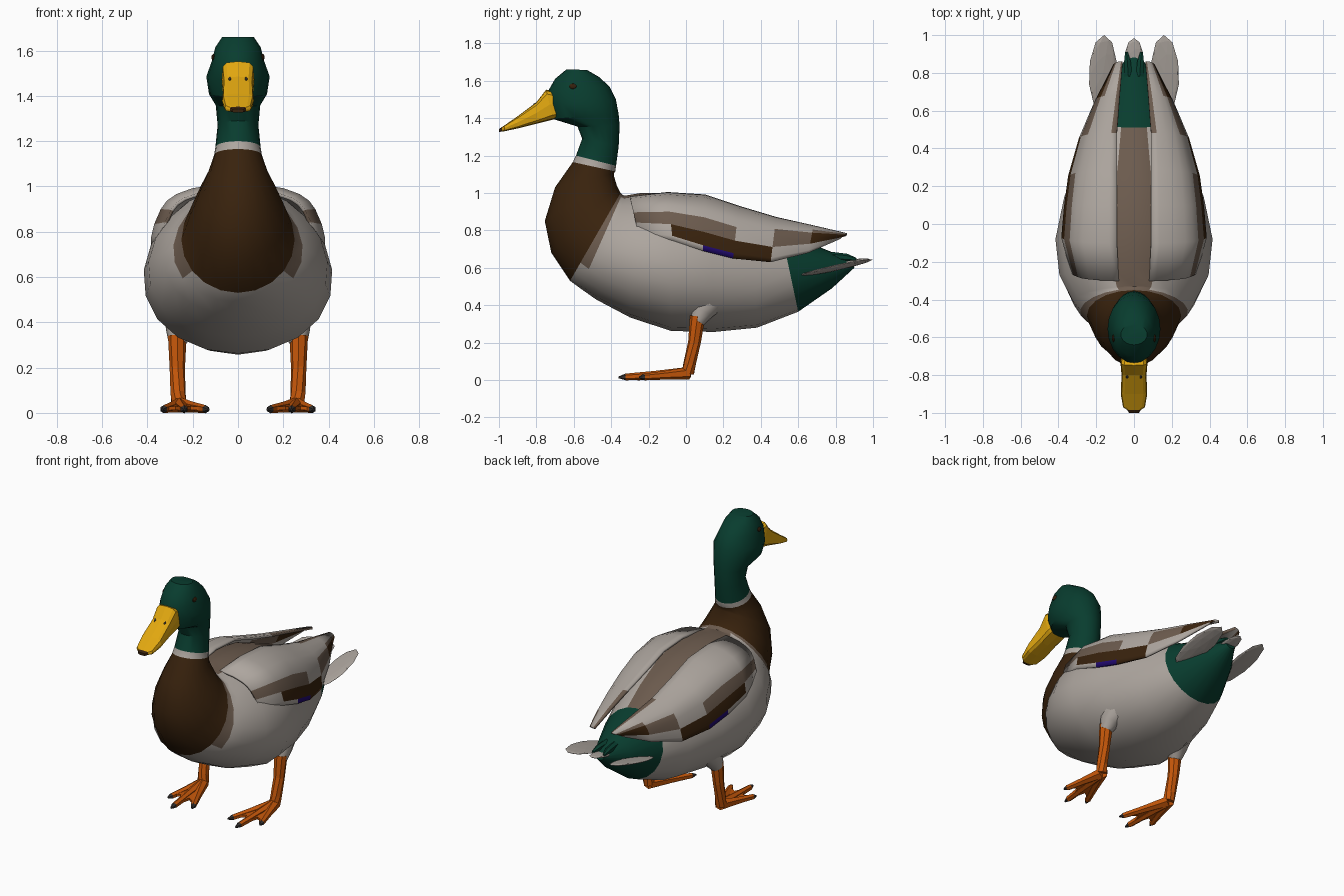
import bpy, bmesh, math
from mathutils import Vector, Matrix, Euler

if "Cube" in bpy.data.objects:
    bpy.data.objects.remove(bpy.data.objects["Cube"])

COLOURS = {
    "pale_grey": (.42, .38, .345), "green": (.0025, .046, .028), "dark_brown": (.04, .016, .004),
    "taupe": (.15, .105, .076), "yellow": (.76, .39, .005), "orange": (.56, .095, .003),
    "blue": (.016, .003, .17), "charcoal": (.035, .03, .028)}
MATS = {}
for n, c in COLOURS.items():
    MATS[n] = bpy.data.materials.new(n)
    MATS[n].diffuse_color = (*c, 1)


def finish(name, bm, names, smooth=False):
    bmesh.ops.recalc_face_normals(bm, faces=bm.faces)
    me = bpy.data.meshes.new(name)
    bm.to_mesh(me)
    bm.free()
    for n in names:
        me.materials.append(MATS[n])
    ob = bpy.data.objects.new(name, me)
    bpy.context.collection.objects.link(ob)
    if smooth:
        bpy.ops.object.select_all(action='DESELECT')
        ob.select_set(True)
        bpy.context.view_layer.objects.active = ob
        bpy.ops.object.shade_smooth_by_angle(angle=math.radians(35))
    return ob


def skin(bm, rings, rule):
    """Bridge closed rings of points, cap the ends, colour by rule(ring, centre)."""
    vs = [[bm.verts.new(p) for p in r] for r in rings]
    n = len(vs[0])
    for i in range(len(vs) - 1):
        for j in range(n):
            k = (j + 1) % n
            f = bm.faces.new((vs[i][j], vs[i][k], vs[i + 1][k], vs[i + 1][j]))
            f.material_index = rule(i, f.calc_center_median())
    bm.faces.new(vs[0]).material_index = rule(0, Vector((0, 0, 0)))
    bm.faces.new(vs[-1]).material_index = rule(len(vs) - 2, Vector((0, 0, 0)))


def loft(name, sections, sides, power, names, rule, smooth=False):
    """Each section: front/bottom y,z, back/top y,z and half width; wide ones are egg shaped."""
    def sp(v):
        return math.copysign(abs(v) ** power, v) if abs(v) > 1e-6 else 0
    rings = []
    for fy, fz, by, bz, w in sections:
        ring = []
        egg = .1 if w > .28 else 0
        for j in range(sides):
            a = 2 * math.pi * j / sides
            c, s = sp(math.cos(a)), sp(math.sin(a))
            ring.append((w * s * (1 - egg * c), (fy + by) / 2 + (by - fy) / 2 * c,
                         (fz + bz) / 2 + (bz - fz) / 2 * c))
        rings.append(ring)
    bm = bmesh.new()
    skin(bm, rings, rule)
    return finish(name, bm, names, smooth)


def tube(name, pts, radii, sides, names, rule=lambda i, c: 0, smooth=False):
    pts = [Vector(p) for p in pts]
    rings = []
    for i, p in enumerate(pts):
        t = pts[min(i + 1, len(pts) - 1)] - pts[max(i - 1, 0)]
        q = t.to_track_quat('Z', 'X')
        rings.append([p + q @ Vector((radii[i] * math.cos(2 * math.pi * j / sides),
                                      radii[i] * math.sin(2 * math.pi * j / sides), 0)) for j in range(sides)])
    bm = bmesh.new()
    skin(bm, rings, rule)
    return finish(name, bm, names, smooth)


def blob(name, loc, scale, rot, mat):
    bm = bmesh.new()
    bmesh.ops.create_icosphere(bm, subdivisions=2, radius=1,
                               matrix=Matrix.LocRotScale(Vector(loc), Euler(rot), Vector(scale)))
    return finish(name, bm, [mat])


# Body, neck and head as one skin from tail to crown
BODY = [
    (.90, .60, .89, .64, .03), (.78, .49, .74, .70, .12), (.60, .365, .51, .79, .22),
    (.38, .28, .36, .88, .29), (.15, .257, .13, .97, .37), (-.08, .262, -.08, 1.0, .416),
    (-.30, .335, -.24, 1.0, .395), (-.48, .43, -.33, .985, .325), (-.565, .49, -.342, .992, .285),
    (-.62, .53, -.35, 1.0, .25), (-.72, .68, -.37, 1.04, .215), (-.755, .85, -.385, 1.09, .17),
    (-.70, 1.03, -.385, 1.105, .13), (-.605, 1.165, -.378, 1.115, .105), (-.588, 1.2, -.374, 1.145, .10),
    (-.555, 1.29, -.36, 1.25, .09), (-.58, 1.355, -.355, 1.36, .098), (-.71, 1.395, -.36, 1.42, .128),
    (-.735, 1.47, -.375, 1.50, .14), (-.74, 1.54, -.41, 1.57, .115), (-.70, 1.61, -.465, 1.62, .10),
    (-.64, 1.66, -.53, 1.658, .07)]


def body_rule(i, c):
    if i < 2 or i >= 14:
        return 1
    if 9 <= i < 13:
        return 2
    if (i == 8 and c.z > .62) or (i < 8 and abs(c.x) < .085 and c.z > .75):
        return 3
    return 0


loft("body", BODY, 20, 1, ["pale_grey", "green", "dark_brown", "taupe"], body_rule, True)

# Bill with a dark nail at the tip
BILL = [(-.66, 1.41, -.66, 1.53, .06), (-.71, 1.392, -.748, 1.552, .072), (-.80, 1.37, -.80, 1.485, .066),
        (-.90, 1.345, -.90, 1.41, .07), (-.97, 1.33, -.97, 1.362, .058), (-.985, 1.328, -.985, 1.352, .036),
        (-1.0, 1.326, -1.0, 1.342, .026)]
loft("bill", BILL, 12, .5, ["yellow", "dark_brown"], lambda i, c: int(i >= 5))

# Wing stations: top y,x,z and bottom y,x,z; rows give the fall across each station
WING = [(-.30, .08, .975, -.25, .328, .77), (-.10, .09, .998, -.07, .378, .745),
        (.10, .09, .985, .09, .364, .69), (.28, .09, .925, .25, .342, .65),
        (.48, .09, .865, .45, .285, .63), (.68, .075, .82, .65, .20, .68),
        (.86, .06, .778, .82, .11, .755)]
ROWS = ((0, 0), (.15, .01), (.38, .05), (.62, .15), (.76, .26), (.85, .40), (.95, .66), (1, .9), (1, 1))
MARKS = {(0, 5): 1, (1, 5): 1, (2, 5): 1, (1, 6): 2, (2, 6): 2, (3, 6): 2, (2, 7): 3, (3, 7): 2,
         (4, 0): 1, (5, 0): 1, (4, 4): 1, (4, 5): 1, (5, 4): 2, (5, 5): 2, (5, 3): 1}

for side, s in (("right", 1), ("left", -1)):
    # Folded wing with streak, blue patch and tip marks
    bm = bmesh.new()
    grid = [[bm.verts.new((s * (tx + (bx - tx) * fx), ty + (by - ty) * fz, tz + (bz - tz) * fz))
             for fx, fz in ROWS] for ty, tx, tz, by, bx, bz in WING]
    for i in range(len(WING) - 1):
        for r in range(len(ROWS) - 1):
            f = bm.faces.new((grid[i][r], grid[i][r + 1], grid[i + 1][r + 1], grid[i + 1][r]))
            f.material_index = MARKS.get((i, r), 0)
    wing = finish(side + "_wing", bm, ["pale_grey", "taupe", "dark_brown", "blue"], True)
    mod = wing.modifiers.new("thickness", 'SOLIDIFY')
    mod.thickness, mod.offset = .014, 0

    # Tail feather and small curl
    blob(side + "_tail_feather", (s * .165, .80, .60), (.075, .205, .012), (.22, s * -.15, 0), "pale_grey")
    tube(side + "_tail_curl", [(s * .03, .78, .66), (s * .035, .86, .655), (s * .04, .91, .645)],
         [.025, .02, .008], 6, ["green"])

    # Eye and nostril
    blob(side + "_eye", (s * .109, -.605, 1.57), (.008, .02, .015), (0, 0, 0), "dark_brown")
    blob(side + "_nostril", (s * .036, -.81, 1.474), (.006, .012, .005), (.7, 0, 0), "charcoal")

    # Thigh and shank
    tube(side + "_thigh", [(s * .20, .16, .52), (s * .235, .13, .44), (s * .26, .085, .36), (s * .268, .06, .31)],
         [.12, .10, .06, .04], 10, ["pale_grey"], smooth=True)
    tube(side + "_leg", [(s * .268, .062, .34), (s * .268, .045, .20), (s * .265, .02, .09), (s * .26, .01, .036)],
         [.041, .034, .034, .035], 8, ["orange"])

    # Three toes with dark claws
    ankle = Vector((s * .26, .015, .036))
    tips = [Vector((s * x, y, .014)) for x, y in ((.335, -.25), (.235, -.36), (.13, -.29))]
    for k, tip in enumerate(tips):
        tube(f"{side}_toe_{k + 1}", [ankle, ankle.lerp(tip, .5), ankle.lerp(tip, .9), tip],
             [.034, .023, .018, .005], 6, ["orange", "charcoal"], lambda i, c: int(i == 2))

    # Webbing between the toes
    outline = [ankle, ankle.lerp(tips[0], .85), ankle.lerp((tips[0] + tips[1]) / 2, .65),
               ankle.lerp(tips[1], .85), ankle.lerp((tips[1] + tips[2]) / 2, .65), ankle.lerp(tips[2], .85)]
    bm = bmesh.new()
    vs = [bm.verts.new(p) for p in outline]
    for a, b in ((1, 2), (2, 3), (3, 4), (4, 5)):
        bm.faces.new((vs[0], vs[a], vs[b]))
    web = finish(side + "_web", bm, ["orange"])
    mod = web.modifiers.new("thickness", 'SOLIDIFY')
    mod.thickness, mod.offset = .016, 0

# Centre tail feather
blob("centre_tail_feather", (0, .87, .63), (.05, .115, .012), (.15, 0, 0), "pale_grey")

for m in bpy.data.materials:
    if m.users and not m.is_grease_pencil:
        m.use_nodes = True
        m.node_tree.nodes["Principled BSDF"].inputs["Base Color"].default_value = m.diffuse_color
